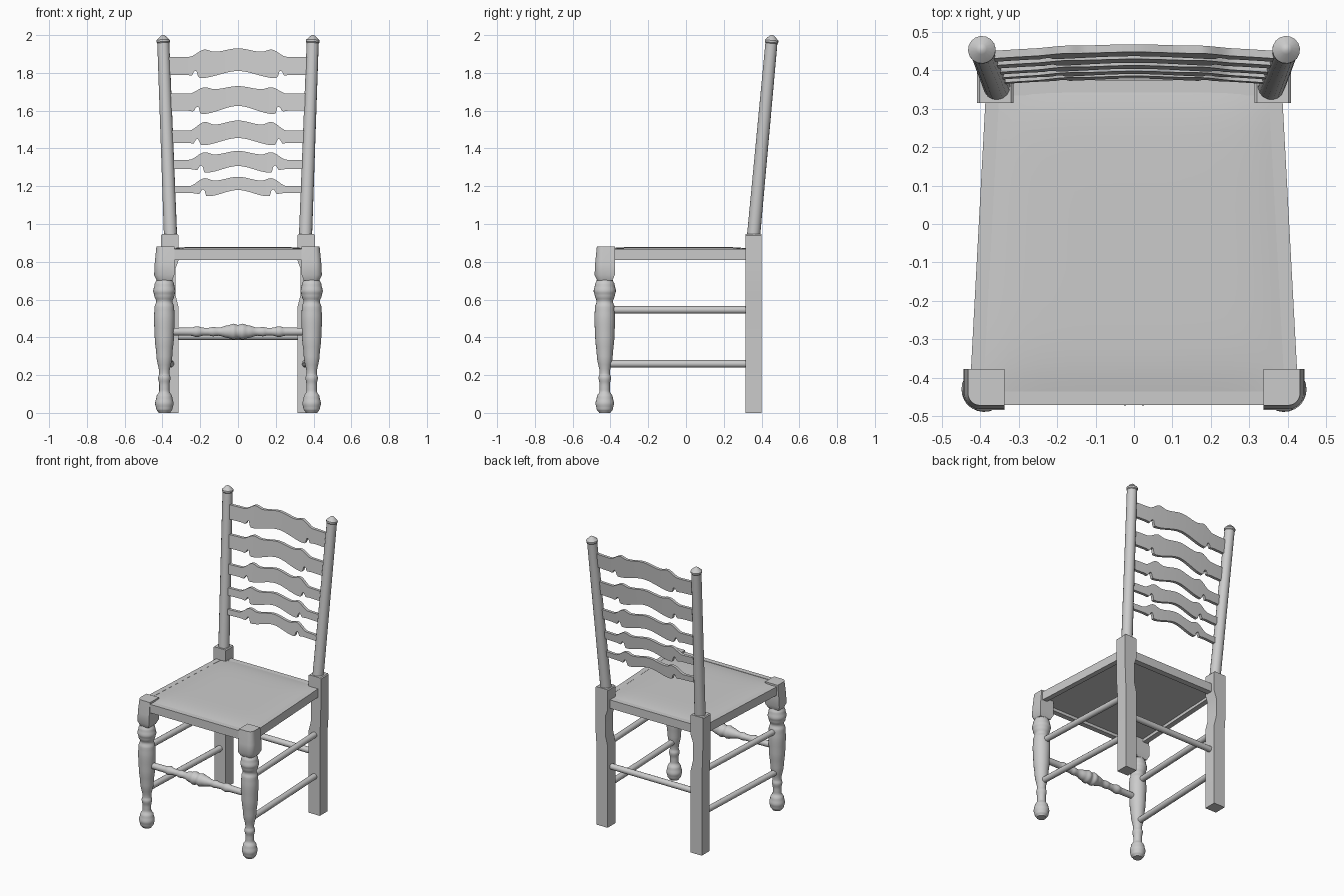
import bpy, bmesh, math
from mathutils import Vector

cube = bpy.data.objects.get("Cube")
if cube:
    bpy.data.objects.remove(cube)

GREY = (0.6, 0.6, 0.6, 1)
wood = bpy.data.materials.new("plain grey")
wood.use_nodes = True
wood.diffuse_color = GREY
wood.node_tree.nodes["Principled BSDF"].inputs["Base Color"].default_value = GREY


def finish(name, bm, angle=35):
    bmesh.ops.recalc_face_normals(bm, faces=bm.faces)
    mesh = bpy.data.meshes.new(name)
    bm.to_mesh(mesh)
    bm.free()
    mesh.materials.append(wood)
    obj = bpy.data.objects.new(name, mesh)
    bpy.context.collection.objects.link(obj)
    bpy.ops.object.select_all(action="DESELECT")
    obj.select_set(True)
    bpy.context.view_layer.objects.active = obj
    bpy.ops.object.shade_smooth_by_angle(angle=math.radians(angle))
    return obj


def skin(name, rings):
    """Loft closed rings of points and cap both ends."""
    bm = bmesh.new()
    loops = [[bm.verts.new(p) for p in ring] for ring in rings]
    n = len(loops[0])
    for a, b in zip(loops, loops[1:]):
        for i in range(n):
            j = (i + 1) % n
            bm.faces.new((a[i], a[j], b[j], b[i]))
    bm.faces.new(loops[0])
    bm.faces.new(loops[-1])
    return finish(name, bm)


def prism(name, outline, z0, z1):
    return skin(name, [[(x, y, z) for x, y in outline] for z in (z0, z1)])


def ease(points, t):
    """Smooth curve with a level tangent at each control point."""
    for (t0, v0), (t1, v1) in zip(points, points[1:]):
        if t <= t1:
            k = max(0, (t - t0) / (t1 - t0))
            return v0 + (v1 - v0) * k * k * (3 - 2 * k)
    return points[-1][1]


def turned(name, start, end, profile, steps=1, sides=20):
    """Turn a profile of (distance 0..1, radius) about the line start-end."""
    start, end = Vector(start), Vector(end)
    axis = end - start
    u = axis.cross(Vector((0.3, 1, 0.2))).normalized()
    v = axis.cross(u).normalized()
    ts = [profile[0][0]]
    for (a, _), (b, _) in zip(profile, profile[1:]):
        ts += [a + (b - a) * k / steps for k in range(1, steps + 1)]
    rings = []
    for t in ts:
        r, c = ease(profile, t), start + axis * t
        rings.append([c + r * (u * math.cos(q) + v * math.sin(q))
                      for q in (math.tau * i / sides for i in range(sides))])
    return skin(name, rings)


LEG_X, LEG_Y = 0.39, -0.43
BACK_X, BACK_Y = 0.357, 0.357

# Turned front legs: foot, neck, bead, long baluster, ball
leg_profile = [(0, 0.03), (0.02, 0.043), (0.05, 0.049), (0.085, 0.042),
               (0.115, 0.027), (0.15, 0.027), (0.185, 0.033), (0.21, 0.027),
               (0.3, 0.042), (0.4, 0.051), (0.5, 0.055), (0.56, 0.052),
               (0.59, 0.043), (0.62, 0.053), (0.645, 0.059), (0.68, 0.052),
               (0.705, 0.042), (0.74, 0.045)]
for side, s in (("left", 1), ("right", -1)):
    turned(side + "_front_leg", (s * LEG_X, LEG_Y, 0), (s * LEG_X, LEG_Y, 1),
           leg_profile, steps=4, sides=24)

    # Square leg head with a rounded outer corner
    def head(z, outer, inner):
        r = outer * 0.75
        arc = [(outer - r + r * math.cos(q), outer - r + r * math.sin(q))
               for q in (math.pi / 2 * i / 6 for i in range(7))]
        pts = [(-inner, -inner), (outer, -inner)] + arc + [(-inner, outer)]
        return [(s * (LEG_X + a), LEG_Y - b, z) for a, b in pts]
    skin(side + "_leg_head", [head(0.7, 0.04, 0.04), head(0.73, 0.054, 0.053),
                              head(0.79, 0.051, 0.053), head(0.88, 0.042, 0.053)])

    # Square back leg, slimmer above the stretchers
    def square(z, x0, x1):
        return [(s * x, y, z) for x, y in
                ((x0, 0.315), (x1, 0.315), (x1, 0.4), (x0, 0.4))]
    skin(side + "_back_leg",
         [square(0, 0.315, 0.4), square(0.56, 0.315, 0.4),
          square(0.63, 0.332, 0.405), square(0.76, 0.332, 0.408),
          square(0.81, 0.314, 0.408), square(0.94, 0.314, 0.408),
          square(0.946, 0.32, 0.402)])

    # Leaning round back post with pointed cap
    turned(side + "_back_post", (s * BACK_X, BACK_Y, 0.93), (s * 0.397, 0.456, 2),
           [(0, 0.035), (0.96, 0.032), (0.965, 0.036), (0.975, 0.036),
            (0.995, 0.014), (1, 0.005)], sides=16)

    # Side stretchers and seat rail
    for label, z in (("lower", 0.26), ("upper", 0.545)):
        turned(f"{side}_{label}_stretcher", (s * LEG_X, LEG_Y, z),
               (s * BACK_X, BACK_Y, z), [(0, 0.02), (1, 0.02)], sides=12)
    prism(side + "_seat_rail",
          [(s * x, y) for x, y in ((0.427, -0.43), (0.385, 0.35),
                                   (0.35, 0.35), (0.392, -0.43))], 0.81, 0.868)

# Front and back seat rails
for name, y0, y1 in (("front_seat_rail", -0.471, -0.436), ("back_seat_rail", 0.335, 0.375)):
    prism(name, [(-0.36, y0), (0.36, y0), (0.36, y1), (-0.36, y1)], 0.81, 0.868)

# Softly domed seat pad, narrower at the back
bm = bmesh.new()
bmesh.ops.create_grid(bm, x_segments=20, y_segments=20, size=1)
base = bmesh.ops.extrude_face_region(bm, geom=bm.faces[:])["geom"]
under = {g for g in base if isinstance(g, bmesh.types.BMVert)}
for v in bm.verts:
    a, b = v.co.x, v.co.y
    v.co.x = a * (0.389 - 0.02 * b)
    v.co.y = -0.04 + 0.405 * b
    v.co.z = 0.83 if v in under else 0.864 + 0.015 * (1 - a ** 6) * (1 - b ** 6)
finish("seat_pad", bm)

# Turned front stretcher, symmetric about a pinched centre
half = [(0, 0.02), (0.18, 0.022), (0.22, 0.029), (0.27, 0.021), (0.3, 0.021),
        (0.33, 0.025), (0.37, 0.022), (0.43, 0.034), (0.47, 0.043), (0.5, 0.036)]
turned("front_stretcher", (-LEG_X, LEG_Y, 0.43), (LEG_X, LEG_Y, 0.43),
       half + [(1 - t, r) for t, r in reversed(half[:-1])], steps=4, sides=16)

# Plain back stretcher
turned("back_stretcher", (-BACK_X, BACK_Y, 0.405), (BACK_X, BACK_Y, 0.405),
       [(0, 0.02), (1, 0.02)], sides=12)


# Scalloped ladder slats, bowed back and leaning with the posts
def slat(name, end_top, end_low, mid_top, mid_low, lobe, notch):
    rise = mid_top - end_top
    reach = BACK_X + 0.038 * (end_top - 0.945)
    top = [(0, mid_top), (0.125, end_top + rise * 0.6), (0.175, end_top + rise * 0.85),
           (0.26, end_top), (0.5, end_top)]
    low = [(0, mid_low), (notch - 0.02, lobe), (notch - 0.012, lobe + 0.002),
           (notch, end_low + 0.02), (notch + 0.01, end_low + 0.02),
           (notch + 0.025, end_low - 0.004), (notch + 0.06, end_low), (0.5, end_low)]
    rings = []
    count = 100
    for i in range(count + 1):
        x = reach * (2 * i / count - 1)
        bow = 0.015 * (1 - (x / reach) ** 2)
        ring = []
        for z, depth in ((ease(low, abs(x)), -0.01), (ease(low, abs(x)), 0.01),
                         (ease(top, abs(x)), 0.01), (ease(top, abs(x)), -0.01)):
            ring.append((x, BACK_Y + 0.092 * (z - 0.945) + bow + depth - 0.005, z))
        rings.append(ring)
    skin(name, rings)


slat("top_slat", 1.885, 1.79, 1.93, 1.81, 1.772, 0.22)
slat("upper_slat", 1.69, 1.60, 1.73, 1.625, 1.582, 0.21)
slat("middle_slat", 1.495, 1.43, 1.548, 1.455, 1.417, 0.21)
slat("lower_slat", 1.34, 1.29, 1.387, 1.307, 1.272, 0.19)
slat("bottom_slat", 1.2, 1.163, 1.25, 1.18, 1.147, 0.18)
